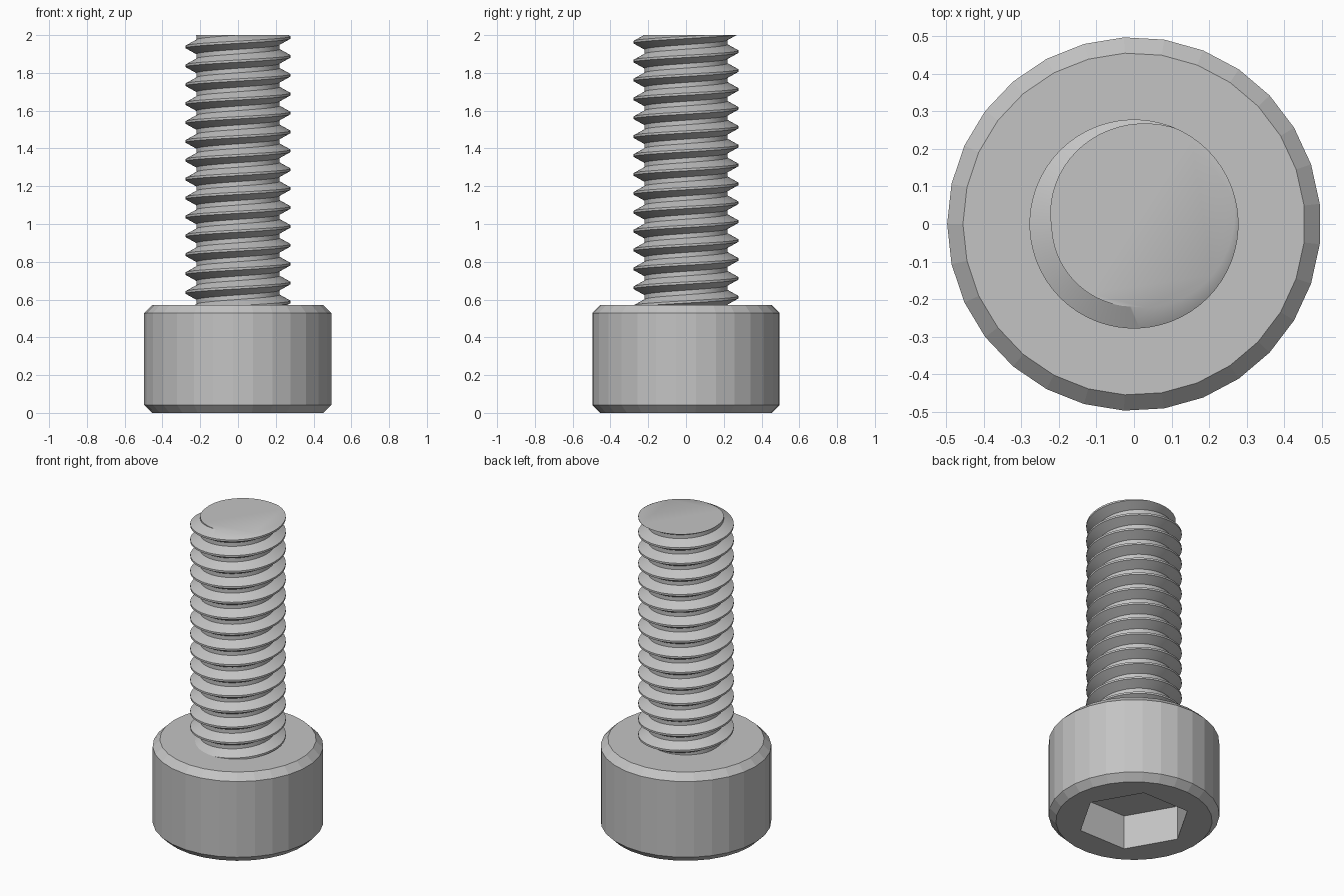
import bpy, bmesh
from math import cos, sin, tau, radians

if "Cube" in bpy.data.objects:
    bpy.data.objects.remove(bpy.data.objects["Cube"], do_unlink=True)

steel = bpy.data.materials.new("grey_steel")
steel.use_nodes = True
steel.diffuse_color = (0.55, 0.55, 0.55, 1)
steel.node_tree.nodes["Principled BSDF"].inputs["Base Color"].default_value = steel.diffuse_color


def finish(name, bm):
    bmesh.ops.recalc_face_normals(bm, faces=bm.faces)
    mesh = bpy.data.meshes.new(name)
    bm.to_mesh(mesh)
    bm.free()
    mesh.materials.append(steel)
    obj = bpy.data.objects.new(name, mesh)
    bpy.context.collection.objects.link(obj)
    return obj


def ring(bm, sides, r, z, start=0.0):
    return [bm.verts.new((r * cos(start + tau * i / sides), r * sin(start + tau * i / sides), z))
            for i in range(sides)]


def bridge(bm, a, b):
    n = len(a)
    for i in range(n):
        j = (i + 1) % n
        bm.faces.new((a[i], a[j], b[j], b[i]))


def loop_edges(bm, loop):
    return [bm.edges.get((v, loop[i - 1])) for i, v in enumerate(loop)]


# Chamfered cylindrical head with a hexagonal socket in its underside
HEAD_H, HEAD_R, CHAMFER = 0.57, 0.497, 0.042
bm = bmesh.new()
outline = [(HEAD_R - CHAMFER, 0), (HEAD_R, CHAMFER),
           (HEAD_R, HEAD_H - CHAMFER), (HEAD_R - CHAMFER, HEAD_H)]
rings = [ring(bm, 29, r, z, radians(180)) for r, z in outline]
for low, high in zip(rings, rings[1:]):
    bridge(bm, low, high)
bm.faces.new(rings[-1])
lip, floor = ring(bm, 6, 0.33, 0), ring(bm, 6, 0.33, 0.22)
bridge(bm, lip, floor)
bm.faces.new(floor)
bmesh.ops.triangle_fill(bm, use_beauty=True,
                        edges=loop_edges(bm, rings[0]) + loop_edges(bm, lip))
finish("head", bm)

# Threaded shaft: one pitch of profile swept up a right-handed helix
PITCH, MAJOR, MINOR, STEPS = 0.1, 0.278, 0.22, 60
TOP, BOTTOM = 2.0, 0.45
profile = [(MAJOR, -0.006), (MAJOR, 0.006), (MINOR, 0.038), (MINOR, 0.062)]
phase = radians(45)
bm = bmesh.new()
columns = []
for i in range(STEPS * 19):
    a = phase + tau * i / STEPS
    z = TOP - 17 * PITCH + PITCH * i / STEPS
    columns.append([bm.verts.new((r * cos(a), r * sin(a), z + dz)) for r, dz in profile])
for i in range(len(columns) - STEPS - 1):
    a = columns[i] + [columns[i + STEPS][0]]
    b = columns[i + 1] + [columns[i + STEPS + 1][0]]
    for k in range(len(profile)):
        bm.faces.new((a[k], b[k], b[k + 1], a[k + 1]))

# Trim the shaft flat at both ends and cap it
for z, up in ((TOP, 1), (BOTTOM, -1)):
    bmesh.ops.bisect_plane(bm, geom=bm.verts[:] + bm.edges[:] + bm.faces[:], dist=1e-5,
                           plane_co=(0, 0, z), plane_no=(0, 0, up), clear_outer=True)
    rim = [e for e in bm.edges if e.is_boundary and all(abs(v.co.z - z) < 1e-4 for v in e.verts)]
    bmesh.ops.edgeloop_fill(bm, edges=rim)
bmesh.ops.delete(bm, geom=[v for v in bm.verts if not v.link_faces], context="VERTS")
shaft = finish("threaded_shaft", bm)

# Smooth the flanks while keeping crest and root edges crisp
bpy.ops.object.select_all(action="DESELECT")
shaft.select_set(True)
bpy.context.view_layer.objects.active = shaft
bpy.ops.object.shade_smooth_by_angle(angle=radians(30))
